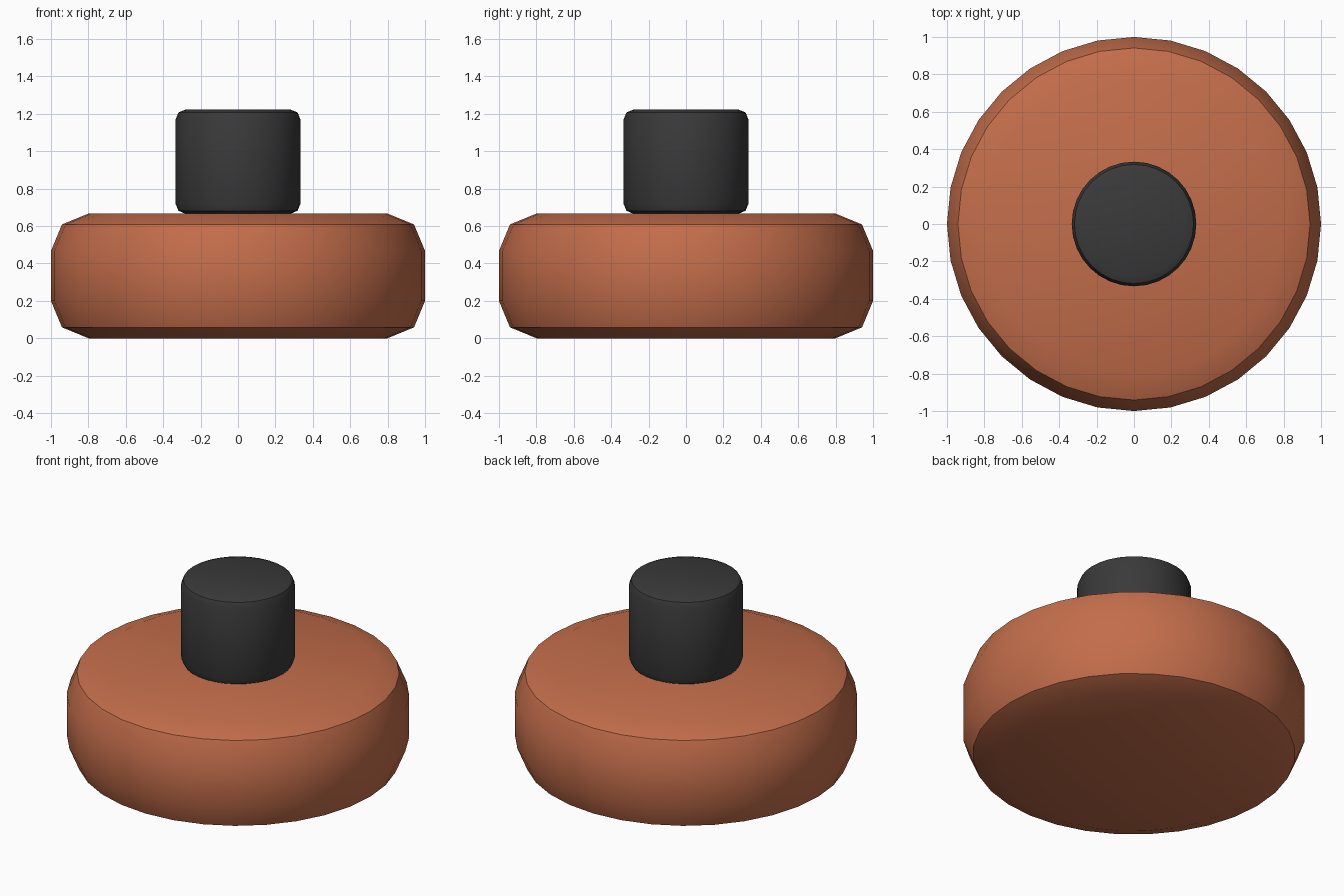
import bpy
import bmesh
import math
from mathutils import Matrix

cube = bpy.data.objects.get("Cube")
if cube:
    bpy.data.objects.remove(cube, do_unlink=True)


def make_material(name, rgb):
    mat = bpy.data.materials.new(name)
    mat.use_nodes = True
    colour = (*rgb, 1.0)
    mat.diffuse_color = colour
    mat.node_tree.nodes["Principled BSDF"].inputs["Base Color"].default_value = colour
    return mat


def rounded_disc(name, radius, bottom, top, bevel, mat):
    """Upright cylinder whose two rims are rounded in two steps."""
    bm = bmesh.new()
    bmesh.ops.create_cone(
        bm, cap_ends=True, segments=32, radius1=radius, radius2=radius,
        depth=top - bottom, matrix=Matrix.Translation((0, 0, (top + bottom) / 2)))
    rims = [e for e in bm.edges
            if abs(e.verts[0].co.z - e.verts[1].co.z) < 0.001]
    bmesh.ops.bevel(bm, geom=rims, offset=bevel, segments=2, profile=0.5,
                    affect='EDGES')
    mesh = bpy.data.meshes.new(name)
    bm.to_mesh(mesh)
    bm.free()
    mesh.materials.append(mat)
    obj = bpy.data.objects.new(name, mesh)
    bpy.context.collection.objects.link(obj)

    # Smooth sides, crisp rim edges
    bpy.ops.object.select_all(action='DESELECT')
    obj.select_set(True)
    bpy.context.view_layer.objects.active = obj
    bpy.ops.object.shade_smooth_by_angle(angle=math.radians(30))
    return obj


copper = make_material("copper_brown", (0.55, 0.155, 0.07))
charcoal = make_material("charcoal", (0.042, 0.042, 0.042))

# Wide base and the knob standing on it
rounded_disc("base_disc", 1.0, 0.0, 0.667, 0.2, copper)
rounded_disc("top_knob", 0.333, 0.667, 1.222, 0.05, charcoal)
